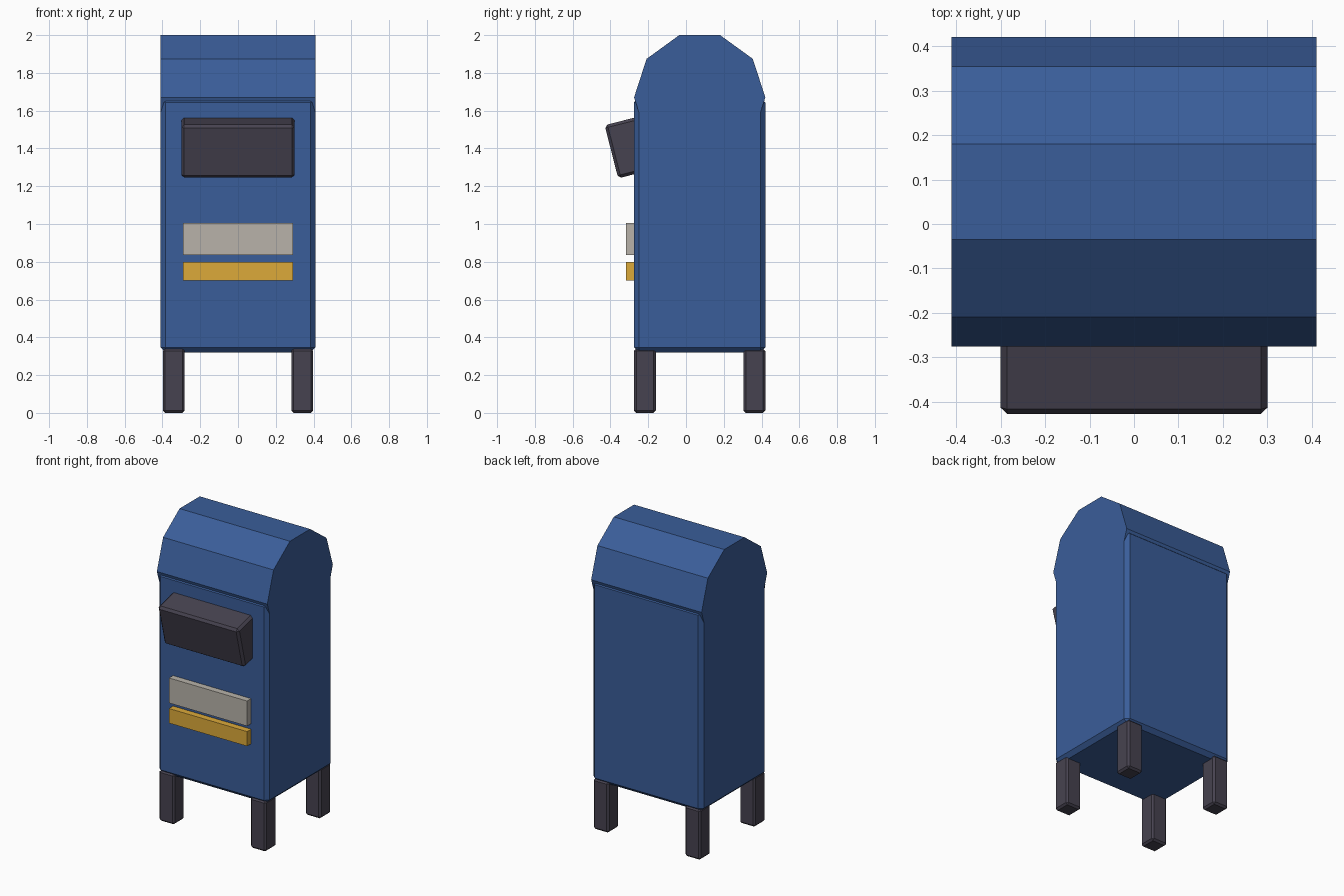
import bpy, bmesh, math
from mathutils import Matrix

cube = bpy.data.objects.get("Cube")
if cube:
    bpy.data.objects.remove(cube, do_unlink=True)


def material(name, rgb):
    m = bpy.data.materials.new(name)
    m.use_nodes = True
    m.diffuse_color = (*rgb, 1)
    m.node_tree.nodes["Principled BSDF"].inputs["Base Color"].default_value = (*rgb, 1)
    return m


blue = material("mailbox blue", (0.042, 0.11, 0.32))
dark = material("dark metal", (0.062, 0.055, 0.08))
cream = material("pale label", (0.48, 0.45, 0.40))
gold = material("golden stripe", (0.72, 0.40, 0.042))


def add_object(name, bm, mat):
    mesh = bpy.data.meshes.new(name)
    bm.to_mesh(mesh)
    bm.free()
    mesh.materials.append(mat)
    ob = bpy.data.objects.new(name, mesh)
    bpy.context.collection.objects.link(ob)
    return ob


def box(name, size, centre, mat, chamfer=0, tilt=0):
    bm = bmesh.new()
    bmesh.ops.create_cube(bm, size=1, matrix=Matrix.Diagonal((*size, 1)))
    if chamfer:
        bmesh.ops.bevel(bm, geom=bm.edges[:], offset=chamfer, segments=1,
                        affect='EDGES', profile=0.5)
    ob = add_object(name, bm, mat)
    ob.location = centre
    ob.rotation_euler.x = tilt
    return ob


MID_Y = 0.0725      # depth centre of the cabinet
WIDTH, DEPTH = 0.82, 0.695

# Cabinet with chamfered edges
box("cabinet", (WIDTH, DEPTH, 1.35), (0, MID_Y, 0.995), blue, 0.026)

# Ten-sided barrel roof lying across the cabinet
bm = bmesh.new()
bmesh.ops.create_cone(bm, cap_ends=True, segments=10, radius1=DEPTH / 2,
                      radius2=DEPTH / 2, depth=WIDTH)
spin = Matrix.Rotation(math.pi / 2, 4, 'Y')
bmesh.ops.transform(bm, matrix=spin, verts=bm.verts)
# Put a corner of the barrel on the front and back
corner = max(bm.verts, key=lambda v: v.co.y)
turn = -math.atan2(corner.co.z, corner.co.y)
bmesh.ops.rotate(bm, verts=bm.verts, matrix=Matrix.Rotation(turn, 3, 'X'))
roof = add_object("barrel_roof", bm, blue)
roof.location = (0, MID_Y, 1.67)

# Four legs
for side, x in (("right", -0.34), ("left", 0.34)):
    for end, y in (("front", -0.29), ("back", 0.29)):
        box(f"{end}_{side}_leg", (0.115, 0.115, 0.34),
            (x, MID_Y + y, 0.17), dark, 0.012)

# Tilted mail hood
box("mail_hood", (0.6, 0.2, 0.29), (0, -0.298, 1.407), dark, 0.015,
    math.radians(14.3))

# Raised label and stripe on the front
box("front_label", (0.58, 0.06, 0.168), (0, -0.288, 0.92), cream)
box("front_stripe", (0.58, 0.06, 0.098), (0, -0.288, 0.75), gold)
